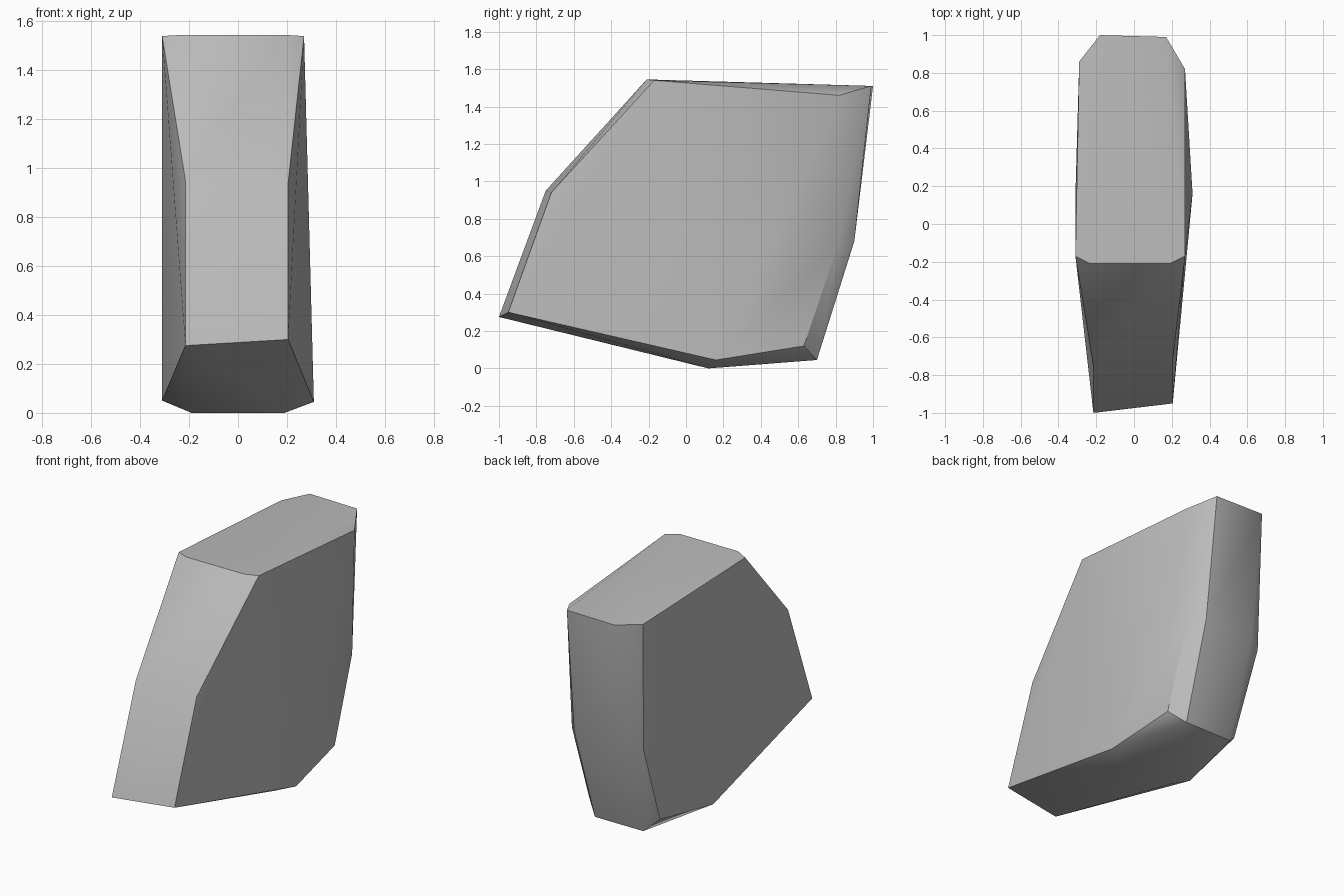
import bpy
import bmesh
import math

# Remove the default cube only
cube = bpy.data.objects.get("Cube")
if cube:
    bpy.data.objects.remove(cube, do_unlink=True)

# Corners of the cut stone, grouped by region
top_front = [(-0.31, -0.17, 1.54), (-0.23, -0.21, 1.545), (0.19, -0.21, 1.545), (0.27, -0.17, 1.54)]
top_back = [(-0.29, 0.86, 1.49), (-0.18, 1.0, 1.51), (0.17, 0.99, 1.51), (0.27, 0.82, 1.46)]
back_middle = [(-0.28, 0.84, 0.66), (-0.18, 0.9, 0.68), (0.18, 0.9, 0.68), (0.26, 0.81, 0.65)]
back_low = [(-0.26, 0.64, 0.12), (-0.18, 0.7, 0.045), (0.17, 0.7, 0.045), (0.26, 0.63, 0.12)]
underside = [(-0.31, 0.16, 0.05), (-0.19, 0.12, 0), (0.19, 0.12, 0), (0.31, 0.16, 0.045)]
front = [(-0.215, -1, 0.275), (0.205, -0.95, 0.3), (-0.215, -0.75, 0.95), (0.205, -0.72, 0.94)]

# Wrap the corners in one convex faceted body
bm = bmesh.new()
for corner in top_front + top_back + back_middle + back_low + underside + front:
    bm.verts.new(corner)
hull = bmesh.ops.convex_hull(bm, input=bm.verts[:])
spare = {v for v in hull["geom_interior"] + hull["geom_unused"] if isinstance(v, bmesh.types.BMVert)}
bmesh.ops.delete(bm, geom=list(spare), context='VERTS')
bmesh.ops.recalc_face_normals(bm, faces=bm.faces[:])

mesh = bpy.data.meshes.new("stone")
bm.to_mesh(mesh)
bm.free()
stone = bpy.data.objects.new("stone", mesh)
bpy.context.collection.objects.link(stone)

# Plain grey stone
grey = bpy.data.materials.new("stone grey")
grey.use_nodes = True
colour = (0.5, 0.5, 0.5, 1)
grey.diffuse_color = colour
shader = next(n for n in grey.node_tree.nodes if n.type == 'BSDF_PRINCIPLED')
shader.inputs["Base Color"].default_value = colour
mesh.materials.append(grey)

# Soft shading on shallow folds, hard edges elsewhere
bpy.ops.object.select_all(action='DESELECT')
stone.select_set(True)
bpy.context.view_layer.objects.active = stone
bpy.ops.object.shade_smooth_by_angle(angle=math.radians(30))
